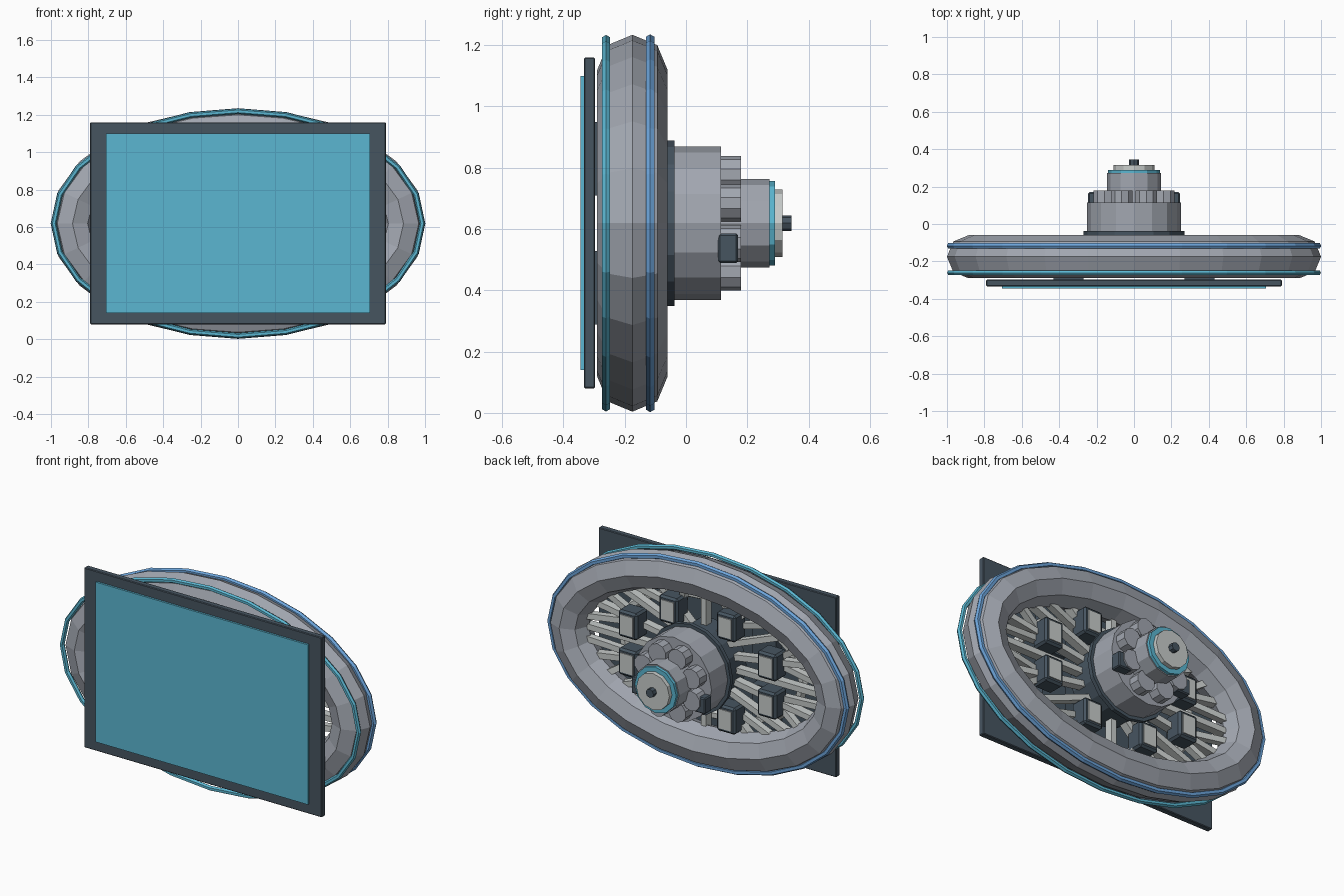
import bpy, bmesh, math
from mathutils import Vector, Matrix

if "Cube" in bpy.data.objects:
    bpy.data.objects.remove(bpy.data.objects["Cube"])

CZ = 0.619  # height of the wheel axis


def material(name, rgb):
    m = bpy.data.materials.new(name)
    m.diffuse_color = (*rgb, 1)
    m.use_nodes = True
    m.node_tree.nodes["Principled BSDF"].inputs["Base Color"].default_value = m.diffuse_color
    return m


GRAY = material("mid_gray", (0.36, 0.385, 0.435))
LIGHT = material("light_gray", (0.58, 0.61, 0.60))
SLATE = material("dark_slate", (0.062, 0.09, 0.118))
CYAN = material("cyan", (0.105, 0.47, 0.64))
BLUE = material("blue", (0.15, 0.37, 0.70))


def finish(name, bm, mat):
    bmesh.ops.recalc_face_normals(bm, faces=bm.faces)
    me = bpy.data.meshes.new(name)
    bm.to_mesh(me)
    bm.free()
    me.materials.append(mat)
    ob = bpy.data.objects.new(name, me)
    bpy.context.collection.objects.link(ob)
    return ob


def box(name, x, y, z, mat, bevel=0):
    """Box from (min, max) pairs."""
    bm = bmesh.new()
    size = [b - a for a, b in (x, y, z)]
    mid = [(a + b) / 2 for a, b in (x, y, z)]
    bmesh.ops.create_cube(bm, size=1, matrix=Matrix.Translation(mid) @ Matrix.Diagonal((*size, 1)))
    if bevel:
        bmesh.ops.bevel(bm, geom=bm.edges[:], offset=bevel, segments=1, affect='EDGES')
    return finish(name, bm, mat)


def disc(name, r, y0, y1, mat, sides=16, x=0, z=CZ):
    """Solid cylinder along y."""
    bm = bmesh.new()
    m = Matrix.Translation((x, (y0 + y1) / 2, z)) @ Matrix.Rotation(math.pi / 2, 4, 'X')
    bmesh.ops.create_cone(bm, cap_ends=True, segments=sides, radius1=r, radius2=r,
                          depth=y1 - y0, matrix=m)
    return finish(name, bm, mat)


def oval_tube(name, rx, rz, y, r, sides, mat, n=24):
    """Tube of even thickness following an oval path."""
    bm = bmesh.new()
    rings = []
    for i in range(n):
        a = math.tau * i / n
        c = Vector((rx * math.cos(a), y, CZ + rz * math.sin(a)))
        out = Vector((rz * math.cos(a), 0, rx * math.sin(a))).normalized()
        rings.append([bm.verts.new(c + out * r * math.cos(b) + Vector((0, r * math.sin(b), 0)))
                      for b in (math.tau * j / sides for j in range(sides))])
    for i in range(n):
        p, q = rings[i], rings[(i + 1) % n]
        for j in range(sides):
            k = (j + 1) % sides
            bm.faces.new((p[j], p[k], q[k], q[j]))
    return finish(name, bm, mat)


def bar(name, p, q, width, depth, mat):
    """Straight bar between two points."""
    p, q = Vector(p), Vector(q)
    d = q - p
    ex = d.normalized()
    ez = ex.cross(Vector((0, 1, 0))).normalized()
    ey = ez.cross(ex)
    rot = Matrix((ex, ey, ez)).transposed().to_4x4()
    bm = bmesh.new()
    bmesh.ops.create_cube(bm, size=1, matrix=Matrix.Translation((p + q) / 2) @ rot
                          @ Matrix.Diagonal((d.length, depth, width, 1)))
    return finish(name, bm, mat)


def oval(a, rx, rz, y):
    return (rx * math.cos(a), y, CZ + rz * math.sin(a))


# Display panel
box("screen_frame", (-0.79, 0.79), (-0.333, -0.297), (0.08, 1.16), SLATE, 0.004)
box("screen", (-0.705, 0.705), (-0.345, -0.33), (0.14, 1.10), CYAN)
for sx in (-1, 1):
    for sz in (-1, 1):
        z = CZ + sz * 0.21
        box("screen_mount", (sx * 0.35 - 0.08, sx * 0.35 + 0.08), (-0.30, -0.24),
            (z - 0.12, z + 0.12), SLATE)

# Oval rim with two trim bands
oval_tube("rim", 0.885, 0.5, -0.175, 0.115, 8, GRAY)
oval_tube("front_trim", 0.985, 0.6, -0.261, 0.0145, 6, CYAN)
oval_tube("rear_trim", 0.985, 0.6, -0.117, 0.0165, 6, BLUE)

# Spokes, branching struts and their support ring
oval_tube("spoke_ring", 0.60, 0.35, -0.26, 0.03, 6, LIGHT)
for i in range(16):
    a = math.tau * i / 16
    bar("spoke", oval(a, 0.18, 0.18, -0.19), oval(a, 0.82, 0.43, -0.19), 0.035, 0.05, LIGHT)
for i in range(8):
    a = math.tau * (i + 0.5) / 8
    for s in (-0.24, 0.24):
        bar("strut", oval(a, 0.46, 0.27, -0.21), oval(a + s, 0.81, 0.425, -0.17), 0.035, 0.04, LIGHT)

# Eight modules around the hub
for i in range(8):
    x, _, z = oval(math.tau * (i + 0.5) / 8, 0.50, 0.30, 0)
    box("module", (x - 0.063, x + 0.063), (-0.21, -0.10), (z - 0.08, z + 0.08), SLATE, 0.012)
    box("module_plate", (x - 0.042, x + 0.042), (-0.102, -0.094), (z - 0.058, z + 0.058), LIGHT)

# Stepped hub
disc("hub_core", 0.22, -0.26, -0.05, SLATE)
disc("hub_flange", 0.27, -0.062, -0.038, SLATE)
disc("hub_body", 0.25, -0.04, 0.115, GRAY)
disc("hub_neck", 0.145, 0.10, 0.272, GRAY, 12)
disc("neck_band", 0.138, 0.27, 0.29, CYAN, 12)
disc("end_cap", 0.11, 0.285, 0.315, LIGHT, 12)
disc("axle_tip", 0.026, 0.31, 0.345, SLATE, 8)

# Lobes around the neck, with a dark clamp on each side
for i in range(8):
    x, _, z = oval(math.tau * (i + 0.5) / 8, 0.172, 0.172, 0)
    disc("hub_lobe", 0.06, 0.10, 0.18, GRAY, 10, x, z)
for s in (-1, 1):
    box("hub_clamp", (s * 0.2 - 0.045, s * 0.2 + 0.045), (0.105, 0.17), (0.49, 0.585), SLATE, 0.006)
